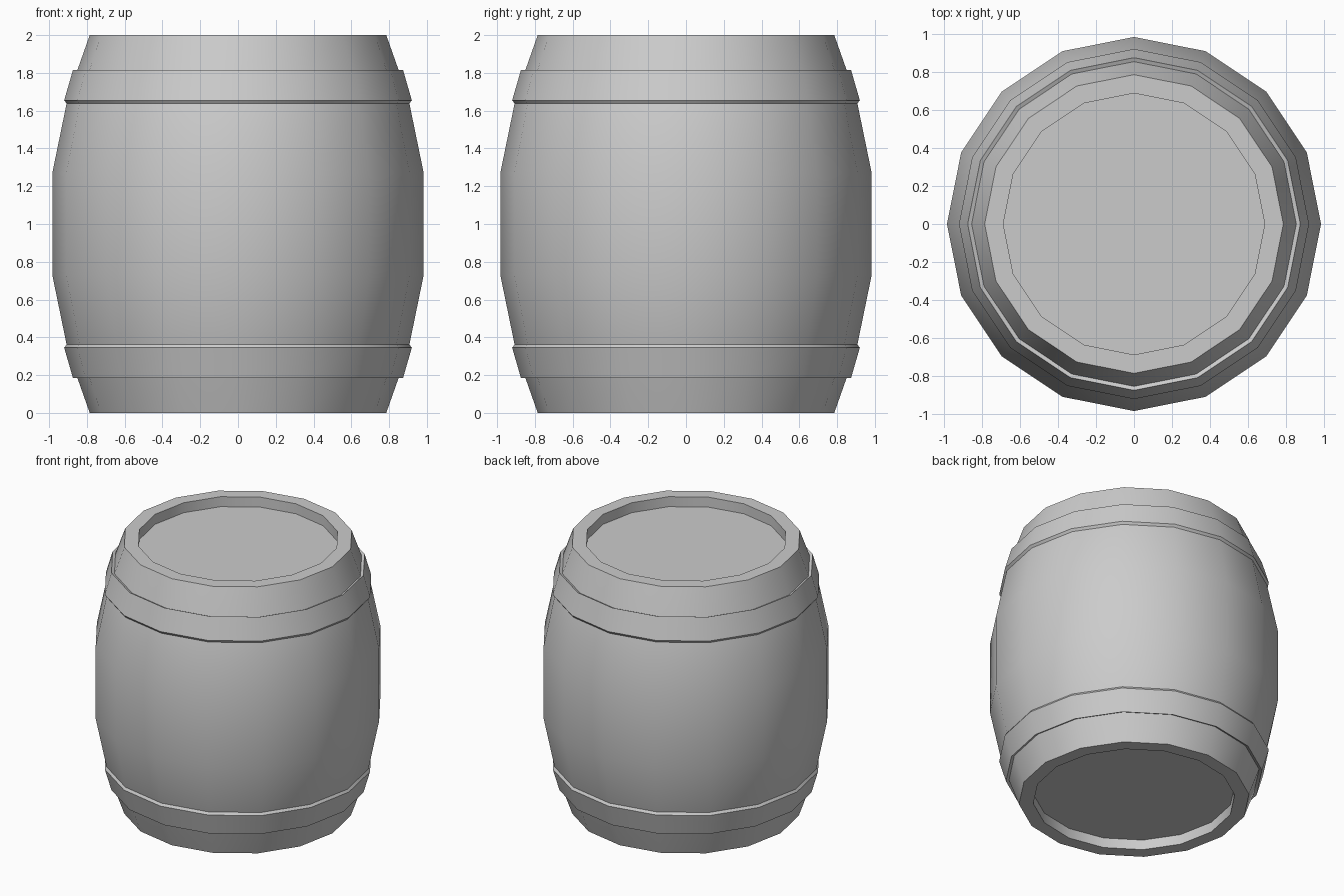
import bpy, bmesh, math

if "Cube" in bpy.data.objects:
    bpy.data.objects.remove(bpy.data.objects["Cube"])

SIDES = 16


def lathe(name, profile, capped=False):
    """Revolve (radius, z) points around z; optionally close both ends."""
    bm = bmesh.new()
    rings = []
    for r, z in profile:
        rings.append([bm.verts.new((r * math.cos(math.tau * i / SIDES),
                                    r * math.sin(math.tau * i / SIDES), z))
                      for i in range(SIDES)])
    for a, b in zip(rings, rings[1:]):
        for i in range(SIDES):
            j = (i + 1) % SIDES
            bm.faces.new((a[i], a[j], b[j], b[i]))
    if capped:
        bm.faces.new(rings[0][::-1])
        bm.faces.new(rings[-1])
    mesh = bpy.data.meshes.new(name)
    bm.to_mesh(mesh)
    bm.free()
    obj = bpy.data.objects.new(name, mesh)
    bpy.context.collection.objects.link(obj)
    bpy.ops.object.select_all(action='DESELECT')
    obj.select_set(True)
    bpy.context.view_layer.objects.active = obj
    bpy.ops.object.shade_smooth_by_angle(angle=math.radians(30))
    return obj


def flip(profile):
    """Mirror a profile about mid height, keeping its upward order."""
    return [(r, 2 - z) for r, z in reversed(profile)]


# Barrel body with recessed ends
lower = [(0.687, 0.075), (0.687, 0), (0.785, 0), (0.852, 0.19),
         (0.907, 0.36), (0.983, 0.73)]
lathe("barrel_body", lower + flip(lower), capped=True)

# Raised hoops
hoop = [(0.852, 0.195), (0.874, 0.185), (0.92, 0.345), (0.906, 0.365)]
lathe("lower_hoop", hoop)
lathe("upper_hoop", flip(hoop))
